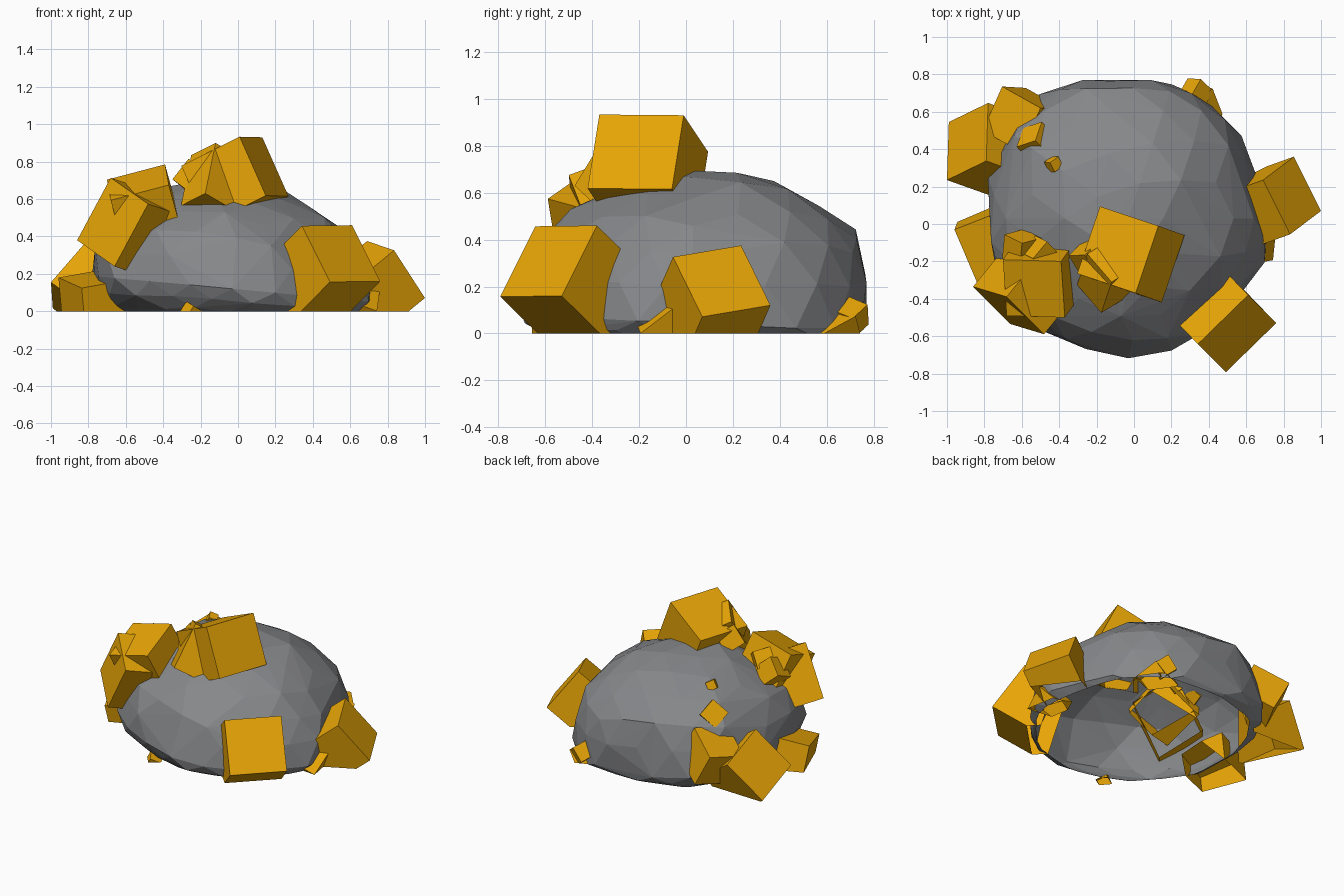
import bpy, bmesh, math, random
from mathutils import Vector, Euler

if "Cube" in bpy.data.objects:
    bpy.data.objects.remove(bpy.data.objects["Cube"])
random.seed(4)


def material(name, colour):
    m = bpy.data.materials.new(name)
    m.use_nodes = True
    m.diffuse_color = (*colour, 1)
    m.node_tree.nodes["Principled BSDF"].inputs["Base Color"].default_value = (*colour, 1)
    return m


STONE = material("stone grey", (0.24, 0.245, 0.255))
GOLD = material("ore gold", (0.82, 0.385, 0.002))


def trim(bm, point, normal):
    """Remove everything behind a plane and leave the cut open."""
    geom = bm.verts[:] + bm.edges[:] + bm.faces[:]
    bmesh.ops.bisect_plane(bm, geom=geom, plane_co=point, plane_no=normal, clear_inner=True)


def finish(bm, name, mat):
    trim(bm, (0, 0, 0), (0, 0, 1))
    mesh = bpy.data.meshes.new(name)
    bm.to_mesh(mesh)
    bm.free()
    mesh.materials.append(mat)
    obj = bpy.data.objects.new(name, mesh)
    bpy.context.collection.objects.link(obj)


# Boulder: faceted dome following an uneven plan outline
CENTRE = Vector((-0.03, 0.03, 0.12))
OUTLINE = [(0.73, 0), (0.66, 0.2), (0.57, 0.45), (0.4, 0.67), (0.22, 0.76), (-0.07, 0.77),
           (-0.35, 0.77), (-0.56, 0.65), (-0.74, 0.4), (-0.78, 0.1), (-0.75, -0.25),
           (-0.47, -0.58), (-0.18, -0.69), (0, -0.72), (0.3, -0.63), (0.57, -0.4), (0.71, -0.2)]
polar = sorted((math.atan2(y - CENTRE.y, x - CENTRE.x), math.hypot(x - CENTRE.x, y - CENTRE.y))
               for x, y in OUTLINE)
polar = [(polar[-1][0] - math.tau, polar[-1][1])] + polar + [(polar[0][0] + math.tau, polar[0][1])]


def plan_radius(angle):
    for (a0, r0), (a1, r1) in zip(polar, polar[1:]):
        if a0 <= angle <= a1:
            return r0 + (r1 - r0) * (angle - a0) / (a1 - a0)
    return polar[0][1]


bm = bmesh.new()
bmesh.ops.create_icosphere(bm, subdivisions=3, radius=1)
for v in bm.verts:
    x, y, z = v.co
    rough = random.uniform(0.965, 1.02)
    r = plan_radius(math.atan2(y, x)) * rough * (1 + 0.16 * max(y, 0) * max(z, 0))
    height = z * (0.585 if z > 0 else 0.25) * rough
    tilt = (0.05 * y - 0.05 * x) * max(z, 0)
    widest = (-0.07 * x - 0.07 * max(y, 0)) * (1 - abs(z))
    v.co = CENTRE + Vector((x * r, y * r, height + tilt + widest))
# the hull skips the sunken points, which gives facets of uneven size
bmesh.ops.delete(bm, geom=bm.faces[:], context="FACES_ONLY")
bmesh.ops.delete(bm, geom=bm.edges[:], context="EDGES_FACES")
hull = bmesh.ops.convex_hull(bm, input=bm.verts[:])
bmesh.ops.delete(bm, geom=[v for v in bm.verts if not v.link_faces], context="VERTS")
bmesh.ops.recalc_face_normals(bm, faces=bm.faces[:])
finish(bm, "boulder", STONE)


# Large ore blocks: a corner and two edges, the third edge being square to both
def ore_block(name, corner, a, b):
    a, b, p = Vector(a), Vector(b), Vector(corner)
    size = (a.length + b.length) / 2
    c = a.cross(b).normalized() * size
    b = c.cross(a).normalized() * b.length
    bm = bmesh.new()
    bmesh.ops.create_cube(bm, size=1)
    for v in bm.verts:
        i, j, k = (t + 0.5 for t in v.co)
        v.co = p + a * i + b * j + c * k
    bmesh.ops.recalc_face_normals(bm, faces=bm.faces[:])
    # drop the end buried in the boulder
    middle = p + (a + b + c) / 2
    outward = (middle - Vector((CENTRE.x, CENTRE.y, 0))).normalized()
    trim(bm, middle - outward * 0.12, outward)
    finish(bm, name, GOLD)


BLOCKS = {
    "top_ore": ((0.13, -0.01, 0.93), (0.14, -0.05, -0.315), (-0.12, -0.36, 0)),
    "top_front_ore": ((-0.12, -0.31, 0.9), (-0.055, -0.165, -0.27), (-0.13, 0.15, -0.066)),
    "front_ore": ((0.61, -0.38, 0.46), (0.15, -0.15, -0.3), (-0.26, -0.27, -0.02)),
    "side_ore": ((0.69, 0.235, 0.375), (0.165, 0.125, -0.255), (0.145, -0.29, -0.05)),
    "back_low_ore": ((-1, 0.235, 0.155), (0.01, 0.31, -0.14), (0.21, 0.105, 0.24)),
    "back_high_ore": ((-0.705, 0.735, 0.32), (0.205, -0.115, 0.116), (-0.105, -0.235, -0.05)),
    "shoulder_ore": ((-0.39, -0.2, 0.785), (0.02, -0.3, -0.11), (-0.31, 0, -0.085)),
    "shoulder_front_ore": ((-0.66, -0.535, 0.24), (-0.2, 0.2, 0.14), (0.17, -0.045, 0.34)),
    "low_side_ore": ((-0.96, -0.03, 0.18), (0.28, 0.11, 0.05), (0.1, -0.3, -0.06)),
    "back_small_ore": ((-0.627, 0.413, 0.5), (0.034, 0.1, -0.081), (0.1, 0.034, 0.081)),
}
for name, spec in BLOCKS.items():
    ore_block(name, *spec)


# Small nuggets: centre, size and turn in degrees
def nugget(name, centre, size, turn):
    bm = bmesh.new()
    bmesh.ops.create_cube(bm, size=size)
    rot = Euler([math.radians(t) for t in turn]).to_matrix()
    for v in bm.verts:
        v.co = rot @ v.co + Vector(centre)
    finish(bm, name, GOLD)


NUGGETS = [
    ((-0.23, -0.18, 0.7), 0.14, (25, 30, 45)),
    ((-0.43, 0.32, 0.61), 0.06, (20, 25, 35)),
    ((-0.61, -0.4, 0.55), 0.09, (40, 30, 20)),
    ((-0.6, -0.13, 0.58), 0.14, (30, 40, 15)),
    ((-0.5, -0.16, 0.63), 0.12, (35, 10, 50)),
    ((0.33, 0.62, 0), 0.18, (30, 25, 35)),
    ((0.33, 0.7, 0.07), 0.11, (35, 20, 60)),
    ((0.64, -0.09, 0.02), 0.17, (40, 20, 10)),
    ((-0.25, -0.6, -0.01), 0.08, (20, 25, 40)),
]
for i, spec in enumerate(NUGGETS):
    nugget(f"nugget_{i + 1}", *spec)
